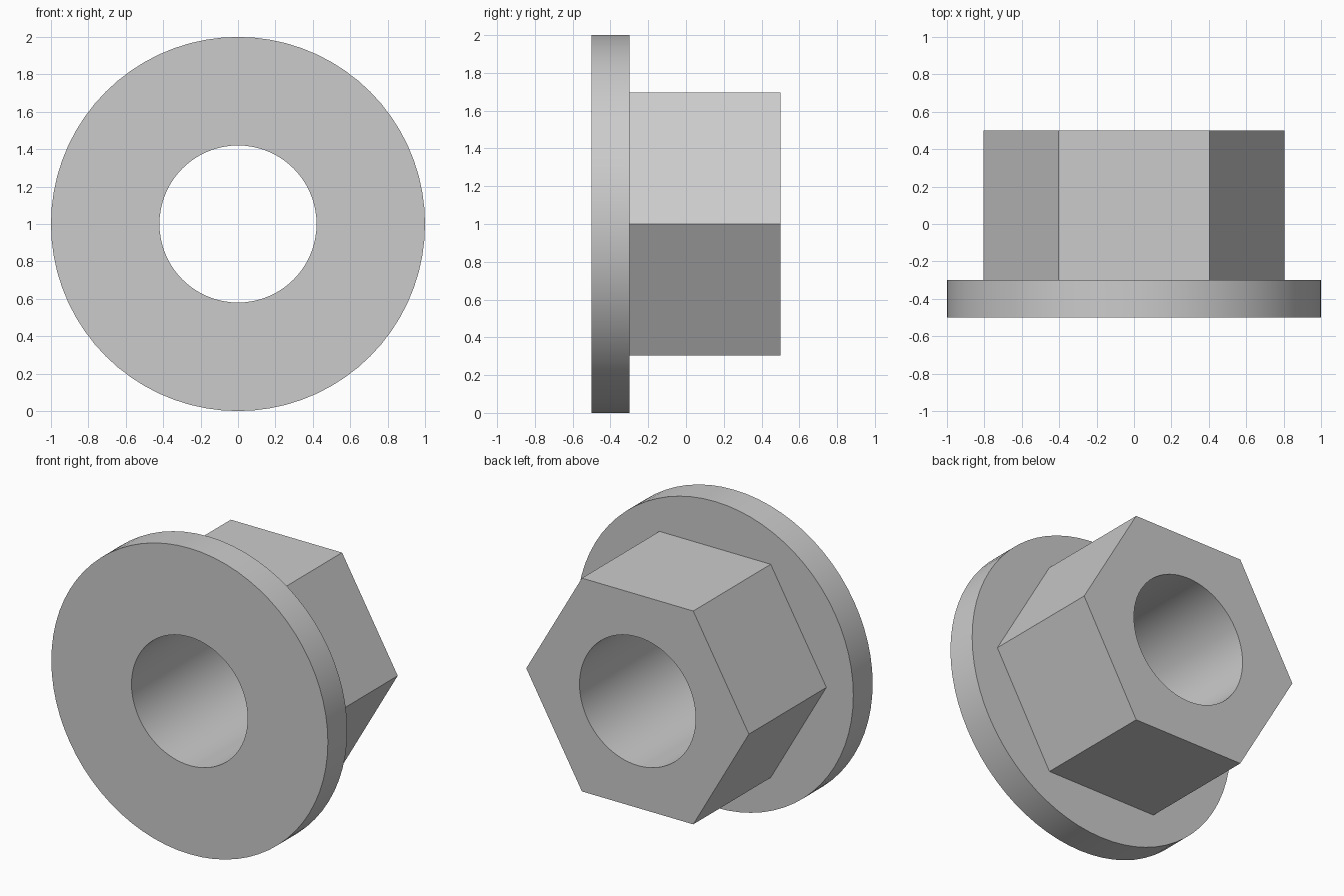
import bpy, bmesh, math

cube = bpy.data.objects.get("Cube")
if cube:
    bpy.data.objects.remove(cube, do_unlink=True)

SEGMENTS = 72  # multiple of six so the hexagon corners are exact
BORE, FLANGE, HEX = 0.42, 1.0, 0.805
FRONT, STEP, BACK = -0.5, -0.3, 0.5


def circle(radius):
    return lambda a: radius


def hexagon(radius):
    sector = math.pi / 3
    apothem = radius * math.cos(sector / 2)
    return lambda a: apothem / math.cos(a % sector - sector / 2)


def ring(bm, shape, y):
    verts = []
    for i in range(SEGMENTS):
        a = math.tau * i / SEGMENTS
        r = shape(a)
        verts.append(bm.verts.new((r * math.cos(a), y, 1 + r * math.sin(a))))
    return verts


# Closed loop of rings: bore, flange, hexagonal body, back to bore
bm = bmesh.new()
rings = [ring(bm, shape, y) for shape, y in (
    (circle(BORE), FRONT),
    (circle(FLANGE), FRONT),
    (circle(FLANGE), STEP),
    (hexagon(HEX), STEP),
    (hexagon(HEX), BACK),
    (circle(BORE), BACK),
)]
for k, a in enumerate(rings):
    b = rings[(k + 1) % len(rings)]
    for i in range(SEGMENTS):
        j = (i + 1) % SEGMENTS
        bm.faces.new((a[i], a[j], b[j], b[i]))
bmesh.ops.recalc_face_normals(bm, faces=bm.faces)

mesh = bpy.data.meshes.new("flanged_hex_nut")
bm.to_mesh(mesh)
bm.free()
nut = bpy.data.objects.new("flanged_hex_nut", mesh)
bpy.context.collection.objects.link(nut)

# Plain grey metal
grey = bpy.data.materials.new("light_grey")
grey.use_nodes = True
colour = (0.6, 0.6, 0.6, 1)
grey.diffuse_color = colour
grey.node_tree.nodes["Principled BSDF"].inputs["Base Color"].default_value = colour
mesh.materials.append(grey)

# Smooth round walls, sharp rims and hexagon corners
bpy.ops.object.select_all(action="DESELECT")
nut.select_set(True)
bpy.context.view_layer.objects.active = nut
bpy.ops.object.shade_smooth_by_angle(angle=math.radians(30))
